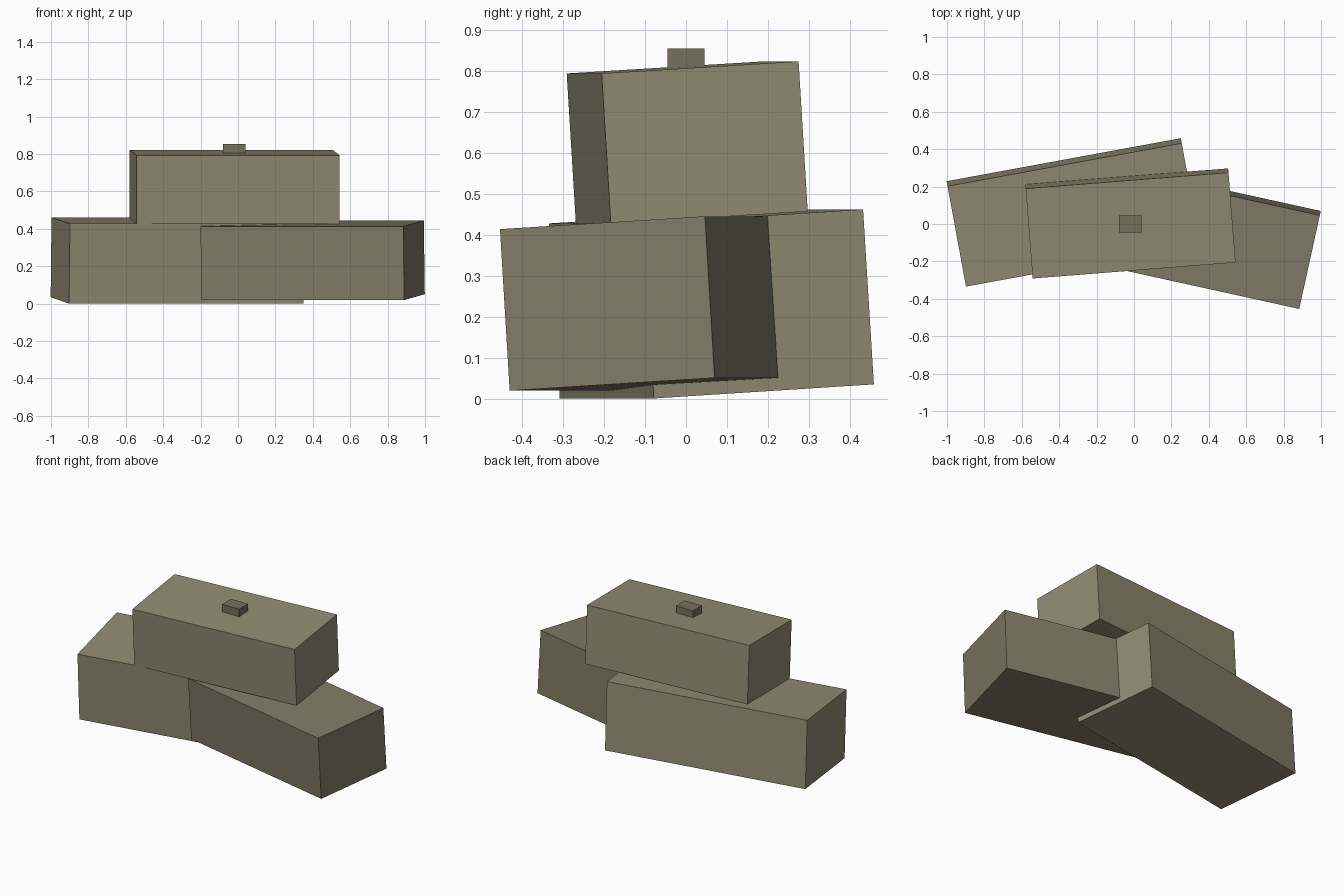
import bpy
from math import radians

if "Cube" in bpy.data.objects:
    bpy.data.objects.remove(bpy.data.objects["Cube"])


def material(name, rgb):
    m = bpy.data.materials.new(name)
    m.diffuse_color = (*rgb, 1)
    m.use_nodes = True
    m.node_tree.nodes["Principled BSDF"].inputs["Base Color"].default_value = m.diffuse_color
    return m


def block(name, centre, size, tilt, turn, mat):
    """Box leaning back about its long axis, then turned about z."""
    bpy.ops.mesh.primitive_cube_add(size=1)
    ob = bpy.context.object
    ob.name = name
    ob.scale = size
    ob.rotation_euler = (radians(tilt), 0, radians(turn))
    ob.location = centre
    ob.data.materials.append(mat)
    return ob


light = material("light_stone", (0.28, 0.26, 0.17))
mid = material("mid_stone", (0.22, 0.20, 0.135))
dark = material("dark_stone", (0.18, 0.16, 0.105))

# Two lower stones crossing each other
block("left_stone", (-0.324, 0.062, 0.231), (1.273, 0.547, 0.428), 3.6, 10.4, light)
block("right_stone", (0.399, -0.073, 0.232), (1.11, 0.513, 0.395), 3.5, -12.4, mid)

# Upper stone resting on both
block("top_stone", (-0.019, 0.003, 0.625), (1.088, 0.483, 0.367), 3.5, 4.5, light)

# Small level chip on top
block("top_chip", (-0.02, 0.0, 0.827), (0.12, 0.09, 0.054), 0, 0, dark)
